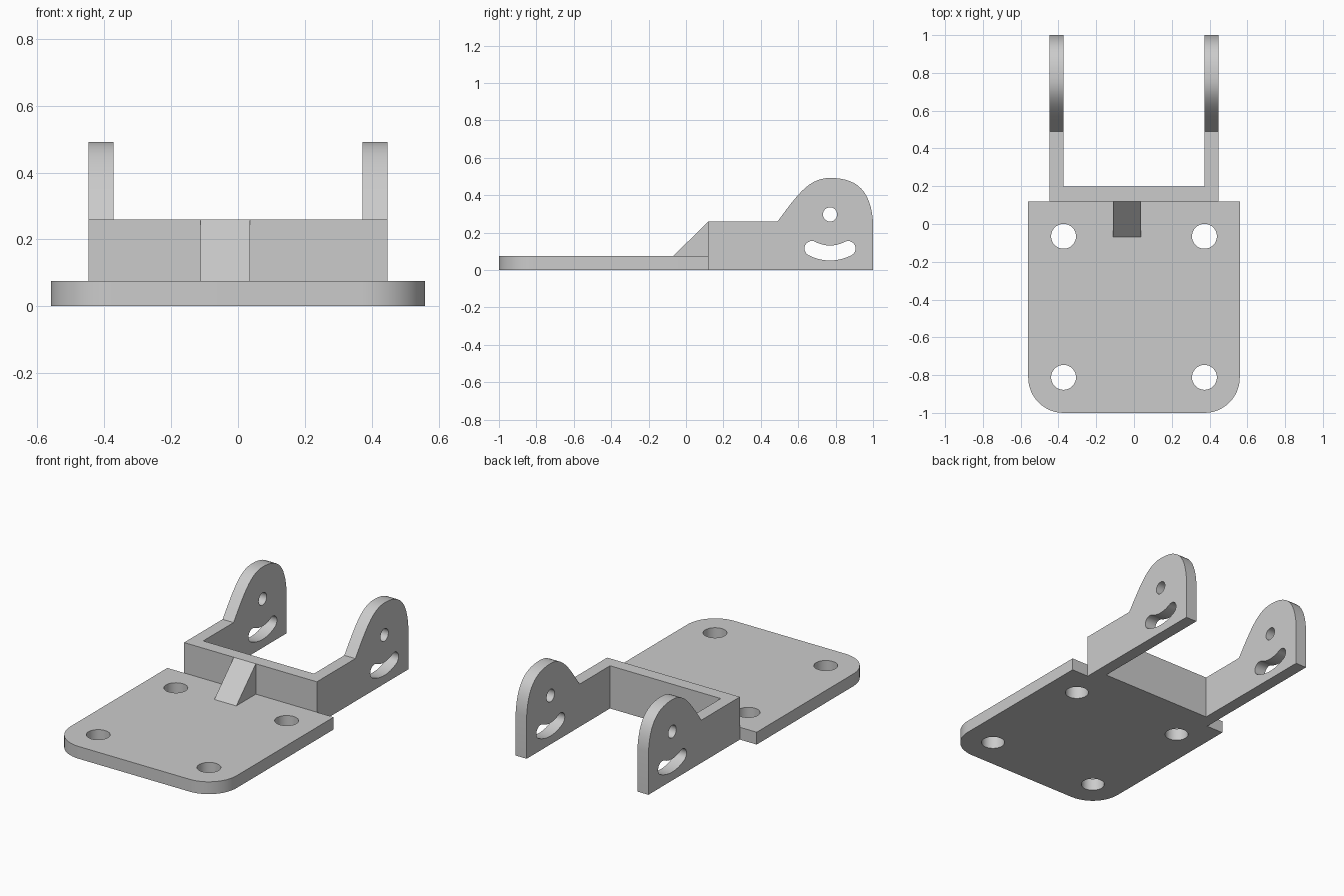
import bpy, bmesh
from math import sin, cos, radians
from mathutils import Matrix, Vector
from mathutils.geometry import interpolate_bezier

cube = bpy.data.objects.get("Cube")
if cube:
    bpy.data.objects.remove(cube, do_unlink=True)

grey = bpy.data.materials.new("plain grey")
grey.use_nodes = True
grey.diffuse_color = (0.6, 0.6, 0.6, 1)
grey.node_tree.nodes["Principled BSDF"].inputs["Base Color"].default_value = (0.6, 0.6, 0.6, 1)

FLAT = Matrix.Identity(4)                                     # profile in x, y
SIDE = Matrix(((0, 0, 1, 0), (1, 0, 0, 0), (0, 1, 0, 0), (0, 0, 0, 1)))  # profile in y, z


def arc(cx, cy, r, start, end, steps=12):
    angles = [radians(start + (end - start) * i / steps) for i in range(steps + 1)]
    return [(cx + r * cos(a), cy + r * sin(a)) for a in angles]


def circle(cx, cy, r):
    return arc(cx, cy, r, 0, 360, 32)[:-1]


def bezier(*points):
    return [tuple(p) for p in interpolate_bezier(*[Vector(p) for p in points], 14)]


def extrude(name, loops, low, high, frame):
    """Extrude an outline with holes between two depths along the frame's axis."""
    curve = bpy.data.curves.new(name + "_outline", "CURVE")
    curve.dimensions = "2D"
    curve.fill_mode = "BOTH"
    curve.extrude = (high - low) / 2
    for loop in loops:
        spline = curve.splines.new("POLY")
        spline.points.add(len(loop) - 1)
        for point, (u, v) in zip(spline.points, loop):
            point.co = (u, v, 0, 1)
        spline.use_cyclic_u = True
    helper = bpy.data.objects.new(name + "_outline", curve)
    bpy.context.collection.objects.link(helper)
    graph = bpy.context.evaluated_depsgraph_get()
    mesh = bpy.data.meshes.new_from_object(helper.evaluated_get(graph))
    bpy.data.objects.remove(helper, do_unlink=True)
    bpy.data.curves.remove(curve)

    bm = bmesh.new()
    bm.from_mesh(mesh)
    bmesh.ops.remove_doubles(bm, verts=bm.verts, dist=0.0005)
    bm.transform(frame @ Matrix.Translation((0, 0, (low + high) / 2)))
    bmesh.ops.recalc_face_normals(bm, faces=bm.faces)
    bm.to_mesh(mesh)
    bm.free()
    mesh.name = name
    mesh.materials.clear()
    mesh.materials.append(grey)
    obj = bpy.data.objects.new(name, mesh)
    bpy.context.collection.objects.link(obj)
    bpy.ops.object.select_all(action="DESELECT")
    obj.select_set(True)
    bpy.context.view_layer.objects.active = obj
    bpy.ops.object.shade_smooth_by_angle(angle=radians(30))
    return obj


# Base plate with rounded front corners and four screw holes
half, corner, thick, back = 0.56, 0.187, 0.075, 0.12
outline = [(half, back), (-half, back)]
outline += arc(-half + corner, -1 + corner, corner, 180, 270)
outline += arc(half - corner, -1 + corner, corner, 270, 360)
holes = [circle(x, y, 0.066) for x in (-0.373, 0.373) for y in (-0.065, -0.812)]
extrude("base_plate", [outline] + holes, 0, thick, FLAT)

# Upright wall joining the arms
inner, outer, wall_top = 0.373, 0.447, 0.26
wall = [(back, 0), (0.198, 0), (0.198, wall_top), (back, wall_top)]
extrude("cross_wall", [wall], -inner, inner, SIDE)

# Arms with a rounded ear, a pivot hole and a curved slot
px, pz = 0.77, 0.297
profile = [(back, 0), (1, 0)]
profile += bezier((1, wall_top), (0.985, 0.44), (0.90, 0.492), (px, 0.492))
profile += bezier((px, 0.492), (0.66, 0.492), (0.60, 0.41), (0.49, wall_top))[1:]
profile += [(back, wall_top)]

mid, width, sweep = 0.206, 0.04, 28
slot = arc(px, pz, mid + width, 270 - sweep, 270 + sweep, 16)
slot += arc(*arc(px, pz, mid, 270 + sweep, 270, 1)[0], width, 270 + sweep, 450 + sweep)[1:-1]
slot += arc(px, pz, mid - width, 270 + sweep, 270 - sweep, 16)
slot += arc(*arc(px, pz, mid, 270 - sweep, 270, 1)[0], width, 90 - sweep, 270 - sweep)[1:-1]
for name, low, high in (("left_arm", inner, outer), ("right_arm", -outer, -inner)):
    extrude(name, [profile, circle(px, pz, 0.038), slot], low, high, SIDE)

# Sloped rib bracing the wall against the plate
rib = [(-0.068, thick), (back, thick), (back, wall_top)]
extrude("brace_rib", [rib], -0.112, 0.036, SIDE)
